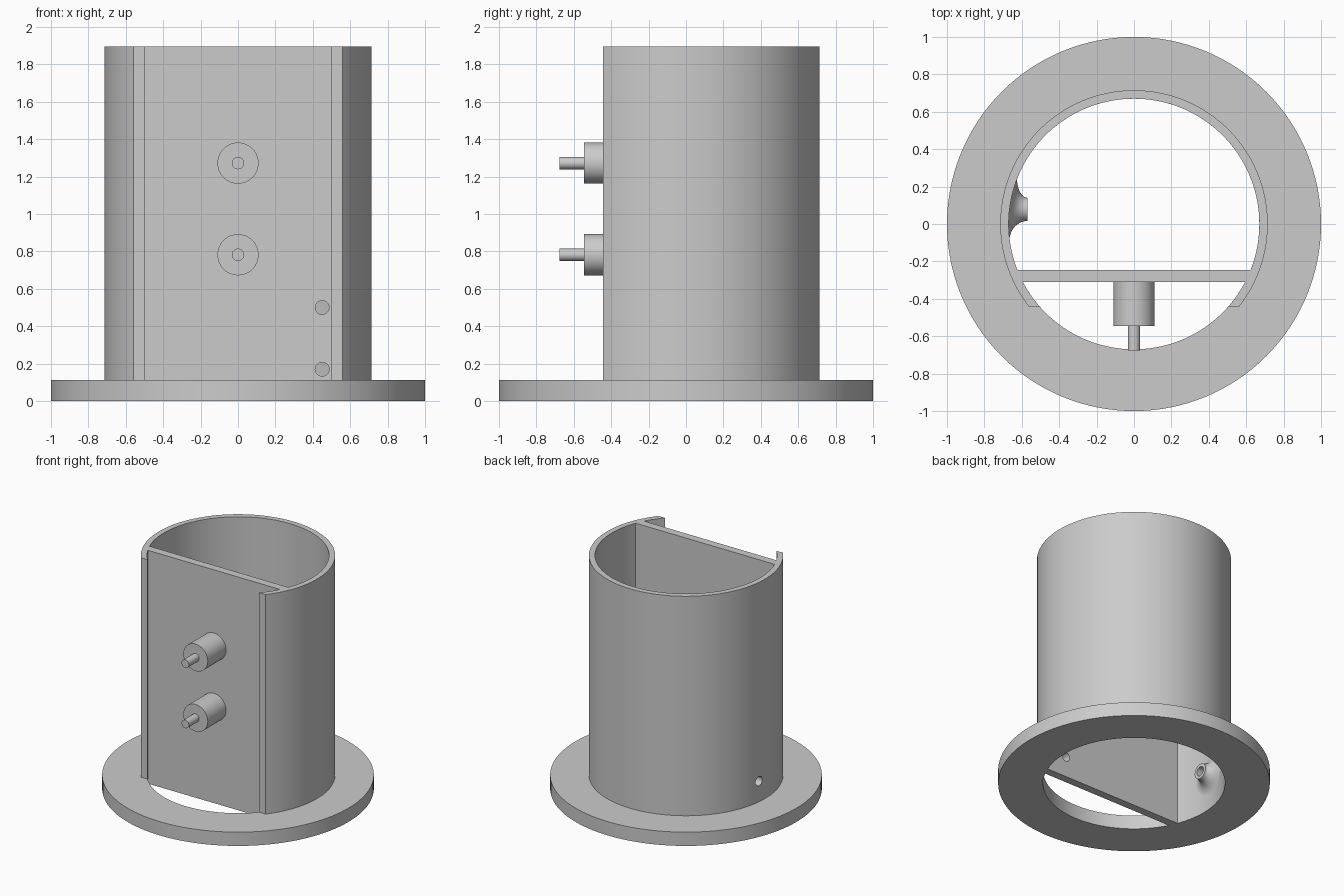
import bpy, bmesh
from math import pi, sin, cos, asin, sqrt
from mathutils import Matrix

if "Cube" in bpy.data.objects:
    bpy.data.objects.remove(bpy.data.objects["Cube"])

BORE, TUBE_R, FLANGE_R = 0.67, 0.715, 1.0
FLANGE_TOP, TOP = 0.112, 1.895
LIP_Y = -0.445                     # plane that cuts the tube open at the front
PANEL_FRONT, PANEL_BACK = -0.31, -0.245
HOLE_R = 0.037
PORT_Y, PORT_Z = 0.078, 0.28

grey = bpy.data.materials.new("plain grey")
grey.use_nodes = True
colour = (0.6, 0.6, 0.6, 1)
grey.diffuse_color = colour
grey.node_tree.nodes["Principled BSDF"].inputs["Base Color"].default_value = colour


def finish(name, bm):
    bmesh.ops.recalc_face_normals(bm, faces=bm.faces)
    mesh = bpy.data.meshes.new(name)
    bm.to_mesh(mesh)
    bm.free()
    mesh.materials.append(grey)
    obj = bpy.data.objects.new(name, mesh)
    bpy.context.collection.objects.link(obj)
    return obj


def smooth(obj):
    bpy.ops.object.select_all(action='DESELECT')
    obj.select_set(True)
    bpy.context.view_layer.objects.active = obj
    bpy.ops.object.shade_smooth_by_angle(angle=pi / 6)


def loft(bm, rings, wrap):
    """Join closed rings of points with quads."""
    rings = [[bm.verts.new(p) for p in ring] for ring in rings]
    n = len(rings[0])
    pairs = list(zip(rings, rings[1:])) + ([(rings[-1], rings[0])] if wrap else [])
    for a, b in pairs:
        for i in range(n):
            j = (i + 1) % n
            bm.faces.new((a[i], a[j], b[j], b[i]))
    return rings


def wall(name, r_in, r_out, z0, z1, cut_y=None, steps=128):
    """Round wall, full or cut off flat at cut_y."""
    bm = bmesh.new()
    full = cut_y is None
    sections = []
    for i in range(steps if full else steps + 1):
        pts = []
        for r, zs in ((r_in, (z0, z1)), (r_out, (z1, z0))):
            start = 0 if full else asin(cut_y / r)
            a = start + (2 * pi if full else pi - 2 * start) * i / steps
            pts += [(r * cos(a), r * sin(a), z) for z in zs]
        sections.append(pts)
    rings = loft(bm, sections, full)
    if not full:
        bm.faces.new(rings[0])
        bm.faces.new(rings[-1])
    return finish(name, bm)


def rod(name, axis, radius, start, end, u, z):
    """Cylinder along x (u is y) or along y (u is x)."""
    bm = bmesh.new()
    bmesh.ops.create_cone(bm, cap_ends=True, segments=48, radius1=radius,
                          radius2=radius, depth=abs(end - start))
    mid = (start + end) / 2
    place = (mid, u, z) if axis == 'X' else (u, mid, z)
    turn = Matrix.Rotation(pi / 2, 4, 'Y' if axis == 'X' else 'X')
    bm.transform(Matrix.Translation(place) @ turn)
    return finish(name, bm)


def drill(obj, cutters):
    for cutter in cutters:
        cutter.hide_render = True
        mod = obj.modifiers.new("hole", 'BOOLEAN')
        mod.operation, mod.solver, mod.object = 'DIFFERENCE', 'EXACT', cutter
        bpy.context.view_layer.objects.active = obj
        bpy.ops.object.modifier_apply(modifier=mod.name)
        bpy.data.objects.remove(cutter)


# Base flange and open-fronted tube
smooth(wall("base_flange", BORE, FLANGE_R, 0, FLANGE_TOP))
tube = wall("tube_wall", BORE, TUBE_R, FLANGE_TOP, TOP, LIP_Y)
drill(tube, [rod("port_cutter", 'X', HOLE_R, -0.9, -0.5, PORT_Y, PORT_Z)])
smooth(tube)

# Flat panel across the bore, its ends following the bore
bm = bmesh.new()
ys = [PANEL_FRONT + (PANEL_BACK - PANEL_FRONT) * i / 4 for i in range(5)]
outline = [(sqrt(BORE**2 - y * y), y) for y in ys]
outline += [(-x, y) for x, y in reversed(outline)]
ends = loft(bm, [[(x, y, z) for x, y in outline] for z in (0, TOP)], False)
for end in ends:
    bm.faces.new(end)
panel = finish("front_panel", bm)
drill(panel, [rod("panel_cutter", 'Y', HOLE_R, -0.4, -0.15, 0.45, z) for z in (0.17, 0.5)])
smooth(panel)

# Two stepped knobs on the panel
for label, z in (("lower", 0.782), ("upper", 1.272)):
    smooth(rod(label + "_knob_collar", 'Y', 0.11, PANEL_FRONT, -0.545, 0, z))
    smooth(rod(label + "_knob_pin", 'Y', 0.033, -0.545, -0.677, 0, z))

# Flared port inside the tube: bore, flat tip, then a fillet meeting the wall
TIP_X, NECK, FILLET, STEPS = -0.57, 0.062, 0.105, 12


def port_ring(radius, t=None, x=None):
    ring = []
    for i in range(64):
        a = 2 * pi * i / 64
        y = PORT_Y + radius * cos(a)
        px = x
        if t is not None:
            base_y = PORT_Y + (NECK + FILLET) * cos(a)
            base_x = -sqrt(BORE**2 - base_y**2) - 0.002
            px = TIP_X + (base_x - TIP_X) * sin(t)
        ring.append((px, y, PORT_Z + radius * sin(a)))
    return ring


bm = bmesh.new()
rings = [port_ring(HOLE_R, x=-0.68), port_ring(HOLE_R, x=TIP_X)]
for i in range(STEPS + 1):
    t = pi / 2 * i / STEPS
    rings.append(port_ring(NECK + FILLET * (1 - cos(t)), t=t))
loft(bm, rings, False)
smooth(finish("inner_port", bm))
